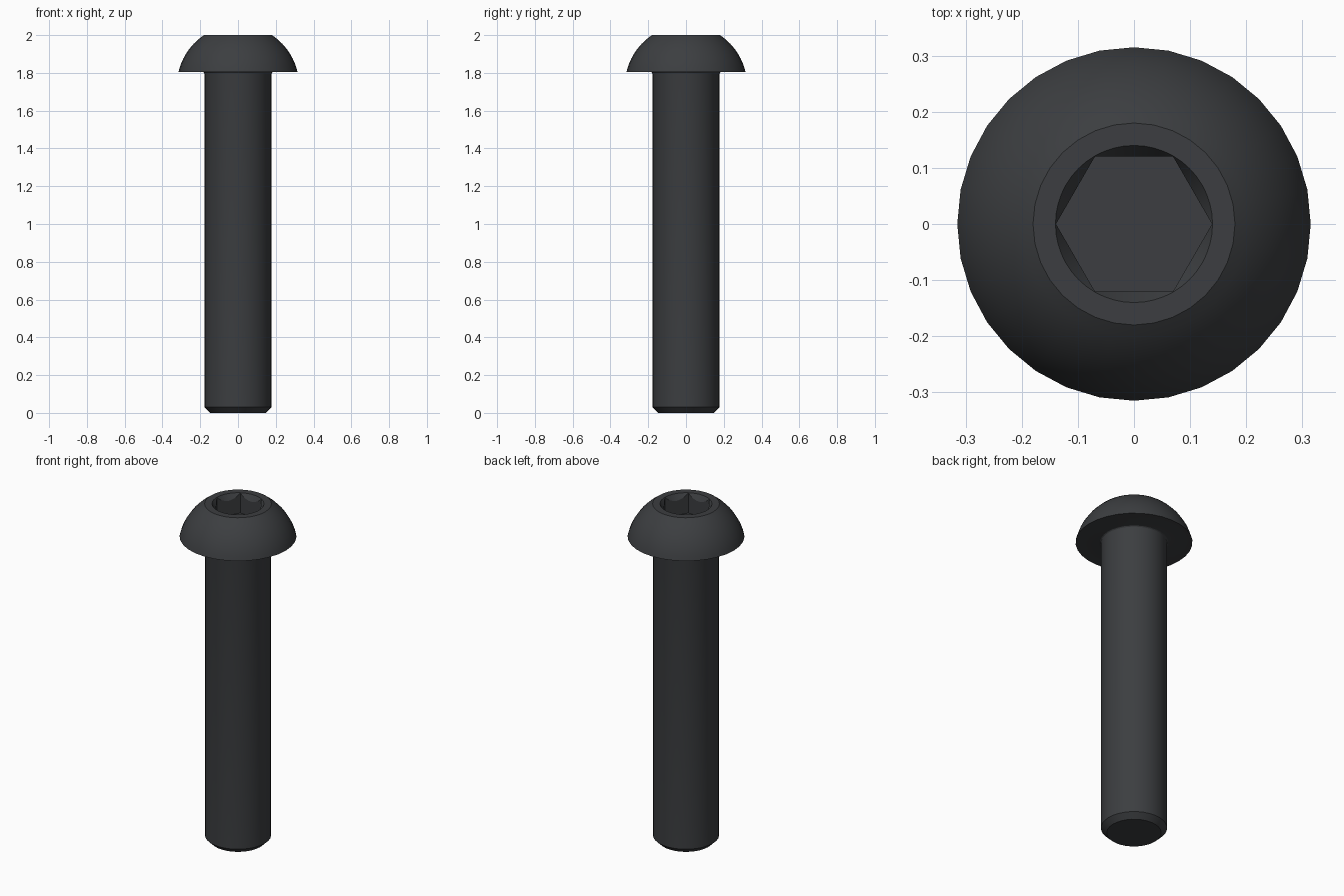
import bpy, bmesh
from math import pi, sin, cos, tan, radians, asin, sqrt

if "Cube" in bpy.data.objects:
    bpy.data.objects.remove(bpy.data.objects["Cube"])

SEG = 32
bm = bmesh.new()


def ring(points):
    return [bm.verts.new(p) for p in points]


def circle(r, z, n=SEG):
    return ring([(r * cos(2 * pi * i / n), r * sin(2 * pi * i / n), z) for i in range(n)])


def skin(a, b):
    n = len(a)
    for i in range(n):
        bm.faces.new((a[i], a[(i + 1) % n], b[(i + 1) % n], b[i]))


# Outer profile (radius, height): chamfered tip, shank, fillet, head underside
profile = [(0.147, 0), (0.178, 0.03), (0.178, 1.793)]
profile += [(0.19 - 0.012 * cos(a), 1.794 + 0.012 * sin(a)) for a in (pi / 6, pi / 3, pi / 2)]

# Domed head: arc centred on the axis
base_r, base_z, top_r, top_z = 0.315, 1.806, 0.18, 2.0
c = (base_z + top_z - (base_r**2 - top_r**2) / (top_z - base_z)) / 2
R = sqrt(base_r**2 + (base_z - c)**2)
a0, a1 = asin((base_z - c) / R), asin((top_z - c) / R)
profile += [(R * cos(a0 + (a1 - a0) * i / 10), c + R * sin(a0 + (a1 - a0) * i / 10)) for i in range(11)]

rings = [circle(r, z) for r, z in profile]
for a, b in zip(rings, rings[1:]):
    skin(a, b)
bm.faces.new(rings[0])

# Hex socket: countersink cone meets the hexagon walls in scallops
N, hex_r, floor_z = 48, 0.139, 1.88
lip, scallop, floor = [], [], []
for i in range(N):
    t = 2 * pi * i / N
    r = hex_r * cos(pi / 6) / cos(t % (pi / 3) - pi / 6)
    lip.append(((hex_r + 0.001) * cos(t), (hex_r + 0.001) * sin(t), top_z))
    scallop.append((r * cos(t), r * sin(t), top_z - (hex_r + 0.001 - r) * tan(radians(60))))
    floor.append((r * cos(t), r * sin(t), floor_z))
lip, scallop, floor = ring(lip), ring(scallop), ring(floor)
skin(lip, scallop)
skin(scallop, floor)
bm.faces.new(floor)

# Flat annulus around the socket
edges = [e for e in bm.edges if e.is_boundary]
bmesh.ops.triangle_fill(bm, edges=edges, use_beauty=True, normal=(0, 0, 1))
bmesh.ops.recalc_face_normals(bm, faces=bm.faces[:])

mesh = bpy.data.meshes.new("button_head_screw")
bm.to_mesh(mesh)
bm.free()
screw = bpy.data.objects.new("button_head_screw", mesh)
bpy.context.collection.objects.link(screw)

# Dark steel finish
mat = bpy.data.materials.new("dark_steel")
mat.diffuse_color = (0.045, 0.048, 0.052, 1)
mat.use_nodes = True
mat.node_tree.nodes["Principled BSDF"].inputs["Base Color"].default_value = mat.diffuse_color
mesh.materials.append(mat)

bpy.context.view_layer.objects.active = screw
screw.select_set(True)
bpy.ops.object.shade_smooth_by_angle(angle=radians(25))
